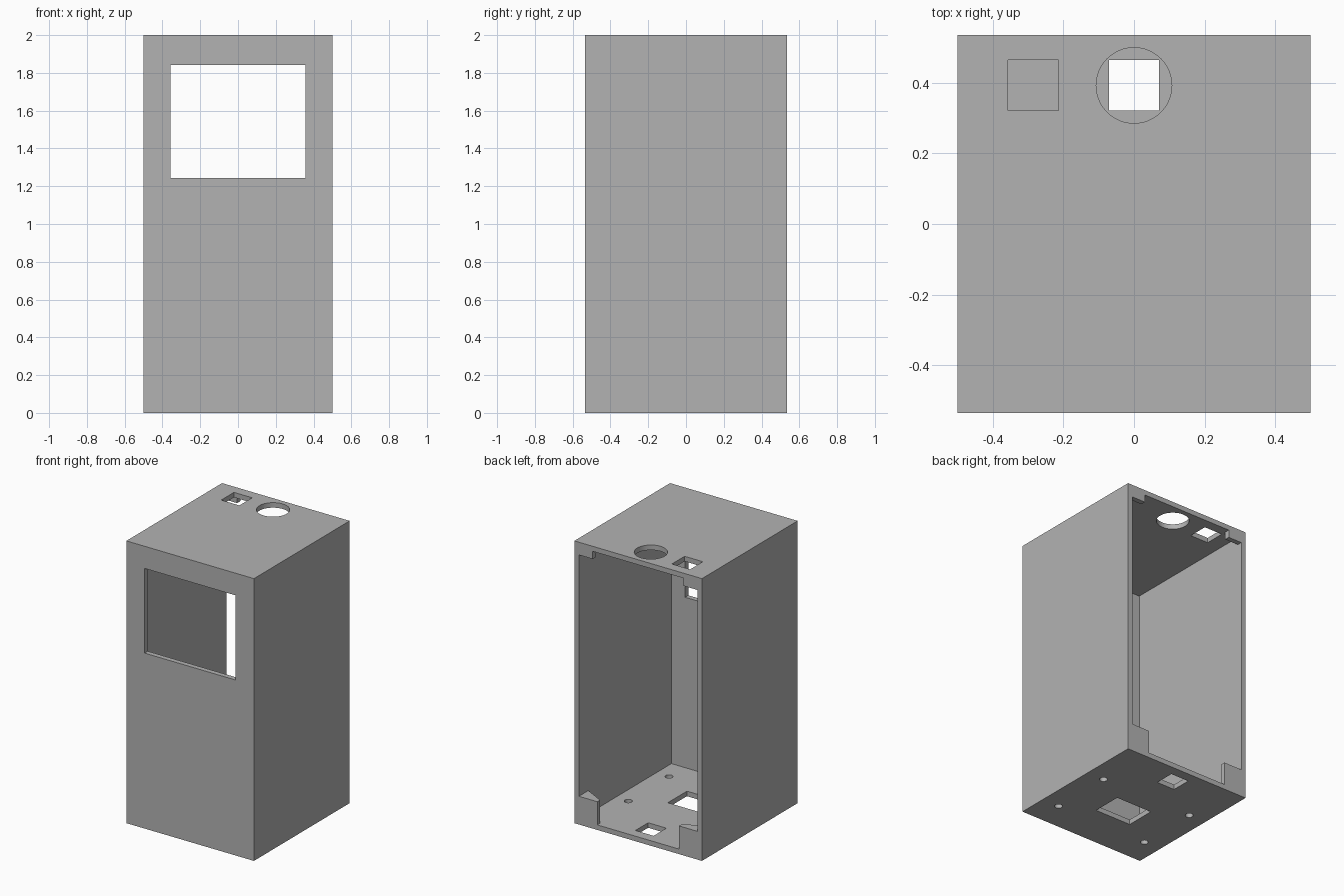
import bpy
import bmesh
import math
from mathutils import Matrix, Vector

if "Cube" in bpy.data.objects:
    bpy.data.objects.remove(bpy.data.objects["Cube"], do_unlink=True)

U = 1 / 28                      # wall thickness, also the design module
HX, HY, HZ = 14 * U, 15 * U, 2.0
OVER = 0.15                     # how far cutters run past the walls

grey = bpy.data.materials.new("plain_grey")
grey.use_nodes = True
colour = (0.45, 0.45, 0.45, 1)
grey.diffuse_color = colour
grey.node_tree.nodes["Principled BSDF"].inputs["Base Color"].default_value = colour


def finish(name, bm):
    bmesh.ops.recalc_face_normals(bm, faces=bm.faces)
    mesh = bpy.data.meshes.new(name)
    bm.to_mesh(mesh)
    bm.free()
    mesh.materials.append(grey)
    obj = bpy.data.objects.new(name, mesh)
    bpy.context.collection.objects.link(obj)
    return obj


def box(name, x, y, z):
    """Box from (low, high) ranges."""
    bm = bmesh.new()
    bmesh.ops.create_cube(bm, size=1)
    for v in bm.verts:
        v.co = Vector(r[c > 0] for r, c in zip((x, y, z), v.co))
    return finish(name, bm)


def drill(name, x, y, z, radius):
    """Upright cylinder through one horizontal wall."""
    bm = bmesh.new()
    bmesh.ops.create_cone(bm, cap_ends=True, segments=48, radius1=radius, radius2=radius,
                          depth=OVER, matrix=Matrix.Translation((x, y, z)))
    return finish(name, bm)


def prism(name, outline, z):
    """Plan outline extruded upwards."""
    bm = bmesh.new()
    face = bm.faces.new([bm.verts.new((px, py, z[0])) for px, py in outline])
    made = bmesh.ops.extrude_face_region(bm, geom=[face])["geom"]
    bmesh.ops.translate(bm, vec=(0, 0, z[1] - z[0]),
                        verts=[g for g in made if isinstance(g, bmesh.types.BMVert)])
    return finish(name, bm)


def subtract(target, cutters):
    """Cut each cutter away, bake the result and drop the cutters."""
    for c in cutters:
        c.hide_render = True
        mod = target.modifiers.new(c.name, "BOOLEAN")
        mod.operation, mod.solver, mod.object = "DIFFERENCE", "EXACT", c
    bpy.context.view_layer.update()
    baked = bpy.data.meshes.new_from_object(
        target.evaluated_get(bpy.context.evaluated_depsgraph_get()))
    target.modifiers.clear()
    target.data = baked
    for c in cutters:
        bpy.data.objects.remove(c, do_unlink=True)


# Cavity, open at the back, leaving corner tabs standing at the opening
cavity = box("cavity", (U - HX, HX - U), (U - HY, HY + 0.05), (U, HZ - U))
tabs = []
for s in (-1, 1):
    tabs.append(box("top_tab", sorted((s * 10 * U, s * 0.6)), (HY - U, HY + OVER),
                    (HZ - 0.09, HZ + OVER)))
    gusset = [(0.32, HY + OVER), (0.32, 0.505), (0.464, 0.43), (0.5, 0.411), (0.5, HY + OVER)]
    tabs.append(prism("bottom_tab", [(s * px, py) for px, py in gusset], (-OVER, 0.2)))
subtract(cavity, tabs)

# Openings in the walls
hole_y = 11 * U
square_y = (hole_y - 2 * U, hole_y + 2 * U)
floor, roof = (-OVER / 2, OVER / 2), (HZ - OVER / 2, HZ + OVER / 2)
cutters = [
    cavity,
    box("window", (-10 * U, 10 * U), (-HY - OVER, -HY + OVER), (1.243, 1.843)),
    box("roof_square", (-10 * U, -6 * U), square_y, roof),
    drill("roof_round", 0, hole_y, HZ, 3 * U),
    box("floor_square", (-2 * U, 2 * U), square_y, floor),
    box("floor_port", (-4 * U, 4 * U), (-6 * U, 0), floor),
]
for sx in (-1, 1):
    for sy in (-1, 1):
        cutters.append(drill("screw_hole", sx * 0.365, sy * 0.228 - 0.103, 0, 0.026))

# Housing
housing = box("housing", (-HX, HX), (-HY, HY), (0, HZ))
subtract(housing, cutters)

bpy.ops.object.select_all(action="DESELECT")
housing.select_set(True)
bpy.context.view_layer.objects.active = housing
bpy.ops.object.shade_smooth_by_angle(angle=math.radians(30))
